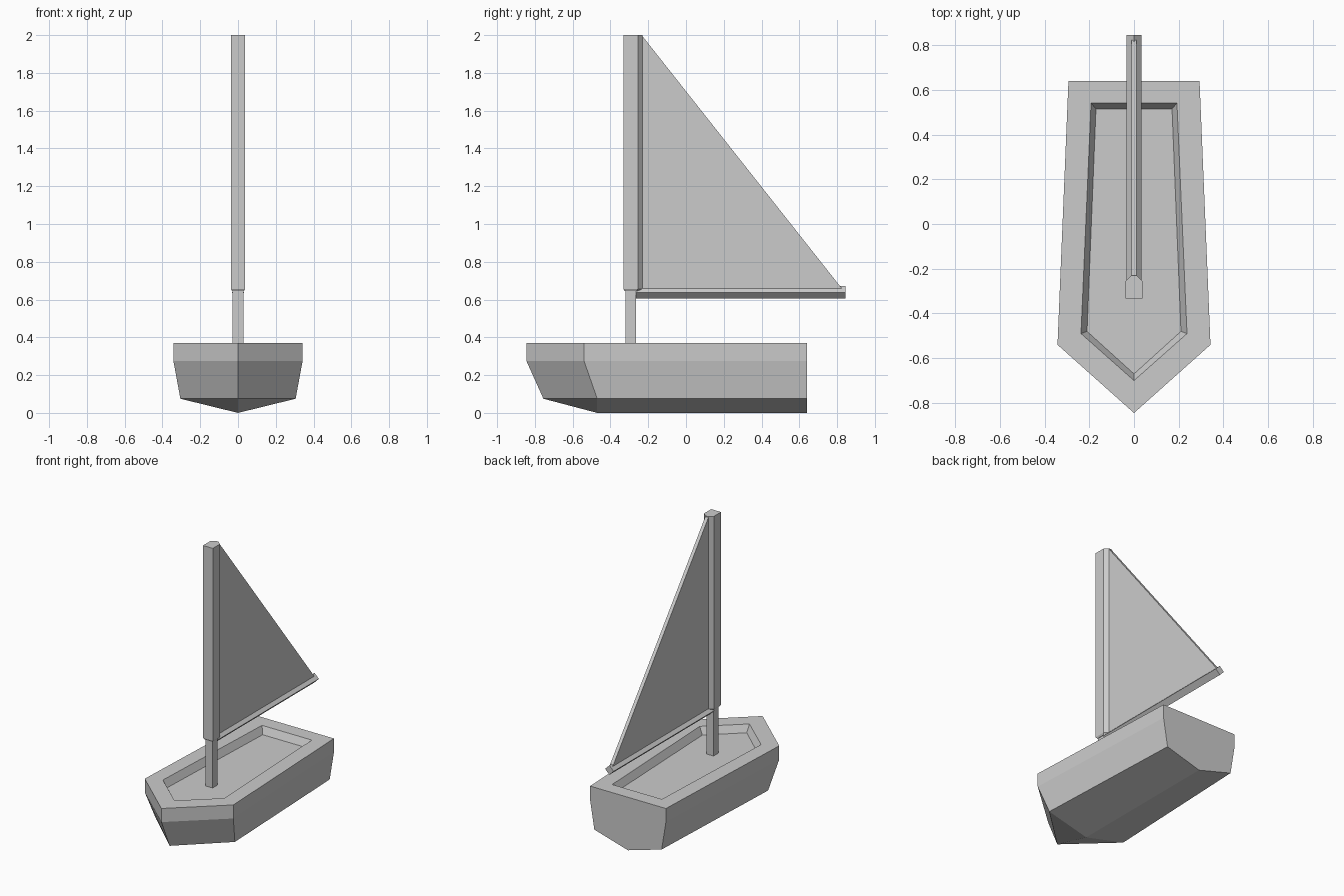
import bpy
import bmesh

# Remove the default cube
cube = bpy.data.objects.get("Cube")
if cube:
    bpy.data.objects.remove(cube, do_unlink=True)

GREY = (0.6, 0.6, 0.6, 1.0)
grey = bpy.data.materials.new("plain grey")
grey.use_nodes = True
grey.diffuse_color = GREY
grey.node_tree.nodes["Principled BSDF"].inputs["Base Color"].default_value = GREY


def finish(bm, name):
    """Weld, fix normals and turn a bmesh into a named object."""
    bmesh.ops.remove_doubles(bm, verts=bm.verts, dist=0.0005)
    bmesh.ops.recalc_face_normals(bm, faces=bm.faces)
    mesh = bpy.data.meshes.new(name)
    bm.to_mesh(mesh)
    bm.free()
    mesh.materials.append(grey)
    obj = bpy.data.objects.new(name, mesh)
    bpy.context.collection.objects.link(obj)
    return obj


def loft(name, rings):
    """Skin a stack of equal-length rings and cap both ends."""
    bm = bmesh.new()
    loops = [[bm.verts.new(p) for p in ring] for ring in rings]
    for a, b in zip(loops, loops[1:]):
        for i in range(len(a)):
            j = (i + 1) % len(a)
            bm.faces.new((a[i], a[j], b[j], b[i]))
    bm.faces.new(loops[0])
    bm.faces.new(loops[-1])
    return finish(bm, name)


def prism(name, profile, axis, start, end):
    """Extrude a 2D profile along x, y or z."""
    def place(u, v, w):
        return {"x": (w, u, v), "y": (u, w, v), "z": (u, v, w)}[axis]
    return loft(name, [[place(u, v, w) for u, v in profile] for w in (start, end)])


def boat_ring(z, bow, shoulder_x, shoulder_y, stern_x, stern_y):
    """Symmetric five-sided plan outline, starting at the bow."""
    return [(0, bow, z), (shoulder_x, shoulder_y, z), (stern_x, stern_y, z),
            (-stern_x, stern_y, z), (-shoulder_x, shoulder_y, z)]


# Hull: cockpit floor, sloped cockpit wall, rim, vertical side, tapered side
STERN = 0.64
rings = [
    boat_ring(0.32, -0.67, 0.21, -0.48, 0.17, 0.515),
    boat_ring(0.37, -0.70, 0.237, -0.49, 0.192, 0.54),
    boat_ring(0.37, -0.845, 0.342, -0.54, 0.293, STERN),
    boat_ring(0.275, -0.845, 0.342, -0.54, 0.293, STERN),
    boat_ring(0.075, -0.755, 0.305, -0.47, 0.26, STERN),
]
bm = bmesh.new()
loops = [[bm.verts.new(p) for p in ring] for ring in rings]
bm.faces.new(loops[0])
for level, (a, b) in enumerate(zip(loops, loops[1:])):
    for i in range(5):
        j = (i + 1) % 5
        if i == 2 and level >= 2:
            continue  # the transom is one flat face
        bm.faces.new((a[i], a[j], b[j], b[i]))

# V-shaped bottom and transom
bow, left, left_stern, right_stern, right = loops[-1]
keel_front = bm.verts.new((0, -0.47, 0))
keel_back = bm.verts.new((0, STERN, 0))
for shoulder, stern in ((left, left_stern), (right, right_stern)):
    bm.faces.new((bow, shoulder, keel_front))
    bm.faces.new((shoulder, stern, keel_back, keel_front))
bm.faces.new([loops[k][2] for k in (2, 3, 4)] + [keel_back]
             + [loops[k][3] for k in (4, 3, 2)])
finish(bm, "hull")

# Square lower mast standing on the cockpit floor
MAST_Y, MAST_R = -0.292, 0.028
square = [(sx * MAST_R, MAST_Y + sy * MAST_R)
          for sx, sy in ((-1, -1), (1, -1), (1, 1), (-1, 1))]
prism("lower_mast", square, "z", 0.315, 0.66)

# Sail sleeve around the upper mast, chamfered at its foot
half = [(0.038, -0.332), (0.038, -0.255), (0.012, -0.23)]
sleeve = half + [(-x, y) for x, y in reversed(half)]
foot = [(x * 0.82, MAST_Y + (y - MAST_Y) * 0.82, 0.645) for x, y in sleeve]
loft("mast_sleeve", [foot] + [[(x, y, z) for x, y in sleeve] for z in (0.656, 2.0)])

# Diamond-section boom
BOOM_Z, BOOM_R = 0.638, 0.033
diamond = [(0, BOOM_Z - BOOM_R), (BOOM_R, BOOM_Z), (0, BOOM_Z + BOOM_R), (-BOOM_R, BOOM_Z)]
prism("boom", diamond, "y", -0.264, 0.845)

# Triangular sail
prism("sail", [(-0.235, 0.655), (0.828, 0.655), (-0.235, 2.0)], "x", -0.012, 0.012)
